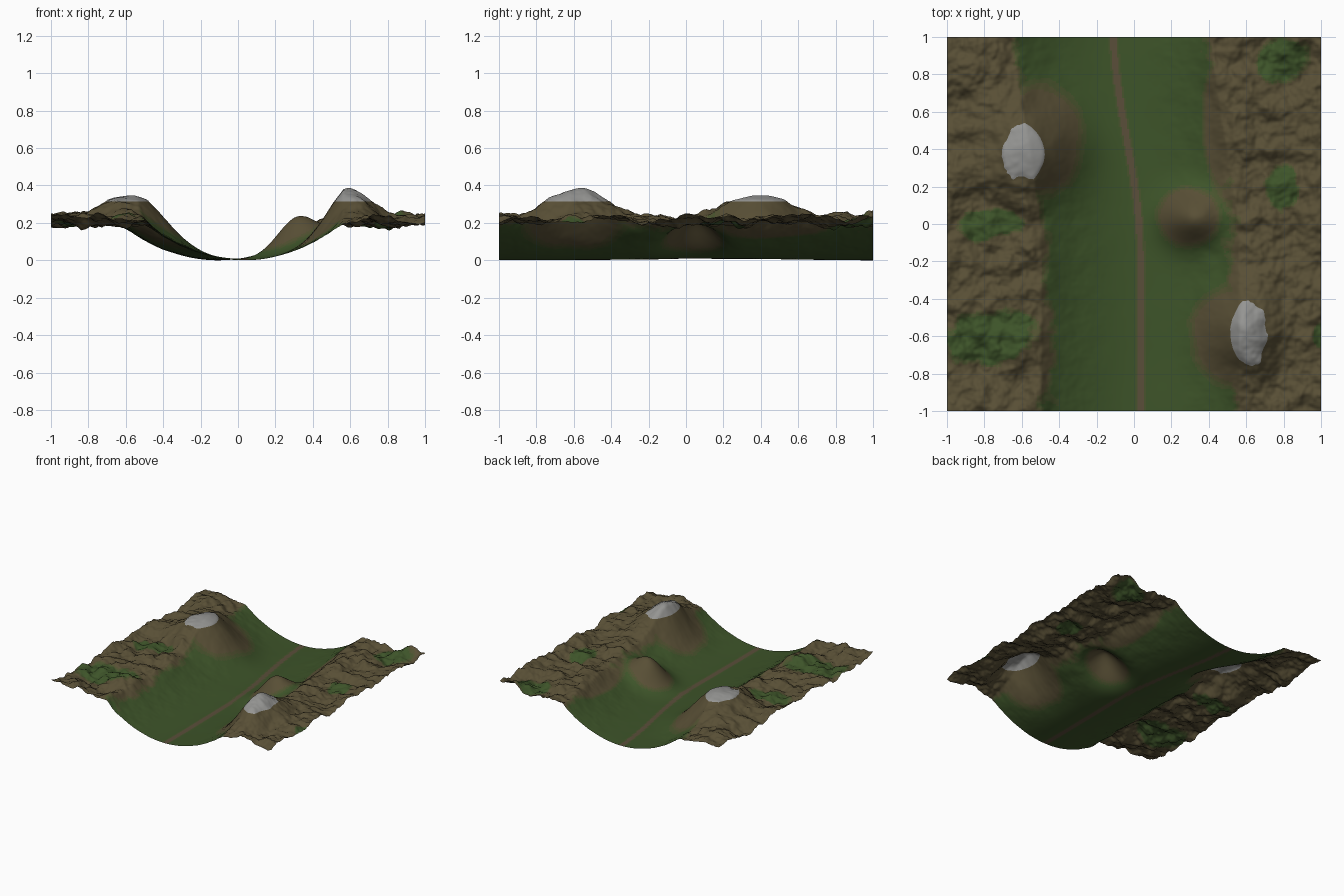
import bpy, bmesh, math
from mathutils import Vector, noise

cube = bpy.data.objects.get("Cube")
if cube:
    bpy.data.objects.remove(cube, do_unlink=True)

CELLS = 220
SNOW_LINE = 0.315


def material(name, rgb):
    mat = bpy.data.materials.new(name)
    mat.use_nodes = True
    mat.diffuse_color = (*rgb, 1)
    mat.node_tree.nodes["Principled BSDF"].inputs["Base Color"].default_value = (*rgb, 1)
    return mat


def smooth(a, b, t):
    t = min(max((t - a) / (b - a), 0), 1)
    return t * t * (3 - 2 * t)


def inside(x, y, cx, cy, rx, ry):
    return math.hypot((x - cx) / rx, (y - cy) / ry)


def hump(x, y, cx, cy, sx, sy):
    return math.exp(-inside(x, y, cx, cy, sx, sy) ** 2 / 2)


def rough(x, y, scale, seed=0.0):
    return noise.fractal(Vector((x * scale, y * scale, seed)), 0.9, 2.0, 4)


def valley_line(y):
    return 0.033 - 0.143 * smooth(-0.15, 1.05, y)


# Bare ground around the hills, and grassy hollows on the plateaus
BARE = [(-0.5, 0.45, 0.23, 0.31), (0.52, -0.6, 0.22, 0.27), (0.29, 0.04, 0.17, 0.16),
        (0.47, 0.55, 0.1, 0.38)]
HOLLOWS = [(-0.78, 0, 0.18, 0.08), (-0.76, -0.59, 0.26, 0.13), (0.78, 0.88, 0.14, 0.11),
           (0.8, 0.2, 0.08, 0.13), (1.0, -0.6, 0.04, 0.07)]


# Landform: curved valley, rough plateaus, two peaks and a knoll
def height(x, y):
    d = abs(x - valley_line(y))
    z = 0.012 + 0.195 * min(1, (d / 0.53) ** 2)
    z += 0.008 * hump(x, y, 0, 0.05, 0.4, 0.4)
    plateau = smooth(0.42, 0.6, d)
    peak_a = hump(x, y, -0.525, 0.4, 0.17, 0.155)
    peak_b = hump(x, y, 0.585, -0.58, 0.125, 0.145)
    calm = 1 - 0.7 * max(peak_a, peak_b)
    z += plateau * (0.022 + 0.05 * calm * rough(x, y, 5.5, 3.1))
    z += 0.022 * plateau * smooth(0.75, 1, abs(x)) * smooth(0.7, 1, abs(y))
    z -= 0.022 * plateau * sum(hump(x, y, *spot) for spot in HOLLOWS)
    z += 0.003 * rough(x, y, 1.5, 5.2)
    z += 0.005 * smooth(0.1, 0.4, d) * rough(x, y, 9, 7.7)
    z += 0.178 * peak_a + 0.175 * peak_b
    z += 0.168 * hump(x, y, 0.31, 0.03, 0.105, 0.095)
    # The left summit is blunt
    if x < 0:
        z -= 0.6 * max(0, z - 0.335)
    return z


GRASS, DRY_GRASS, MOSSY_ROCK, ROCK, SNOW, PATH = range(6)


def ground(x, y, z):
    d = abs(x - valley_line(y))
    if z > SNOW_LINE:
        return SNOW
    if d < 0.027:
        return PATH if d < 0.017 else DRY_GRASS
    wobble = 0.07 * rough(x, y, 6, 11.3)
    bare = (d - 0.49 + wobble) / 0.2
    for spot in BARE:
        bare = max(bare, 1 - inside(x, y, *spot) + wobble)
    for spot in HOLLOWS:
        bare = min(bare, inside(x, y, *spot) - 1 + 6 * wobble)
    return sum(bare > limit for limit in (-0.07, 0.02, 0.11))


bm = bmesh.new()
bmesh.ops.create_grid(bm, x_segments=CELLS, y_segments=CELLS, size=1)
for v in bm.verts:
    v.co.z = height(v.co.x, v.co.y)
low = min(v.co.z for v in bm.verts)
for v in bm.verts:
    v.co.z -= low

# Crisp edge along the snow line
above = [f for f in bm.faces if max(v.co.z for v in f.verts) > SNOW_LINE - 0.02]
geom = set(above) | {e for f in above for e in f.edges} | {v for f in above for v in f.verts}
bmesh.ops.bisect_plane(bm, geom=list(geom), plane_co=(0, 0, SNOW_LINE), plane_no=(0, 0, 1))
for f in bm.faces:
    f.material_index = ground(*f.calc_center_median())
    f.smooth = True

mesh = bpy.data.meshes.new("valley_terrain")
bm.to_mesh(mesh)
bm.free()
for name, rgb in [("grass_green", (0.047, 0.088, 0.022)), ("dry_grass", (0.064, 0.086, 0.026)),
                  ("mossy_rock", (0.082, 0.082, 0.03)), ("rock_brown", (0.098, 0.078, 0.036)),
                  ("snow_grey", (0.3, 0.3, 0.29)), ("path_dirt", (0.102, 0.077, 0.042))]:
    mesh.materials.append(material(name, rgb))
terrain = bpy.data.objects.new("valley_terrain", mesh)
bpy.context.collection.objects.link(terrain)
